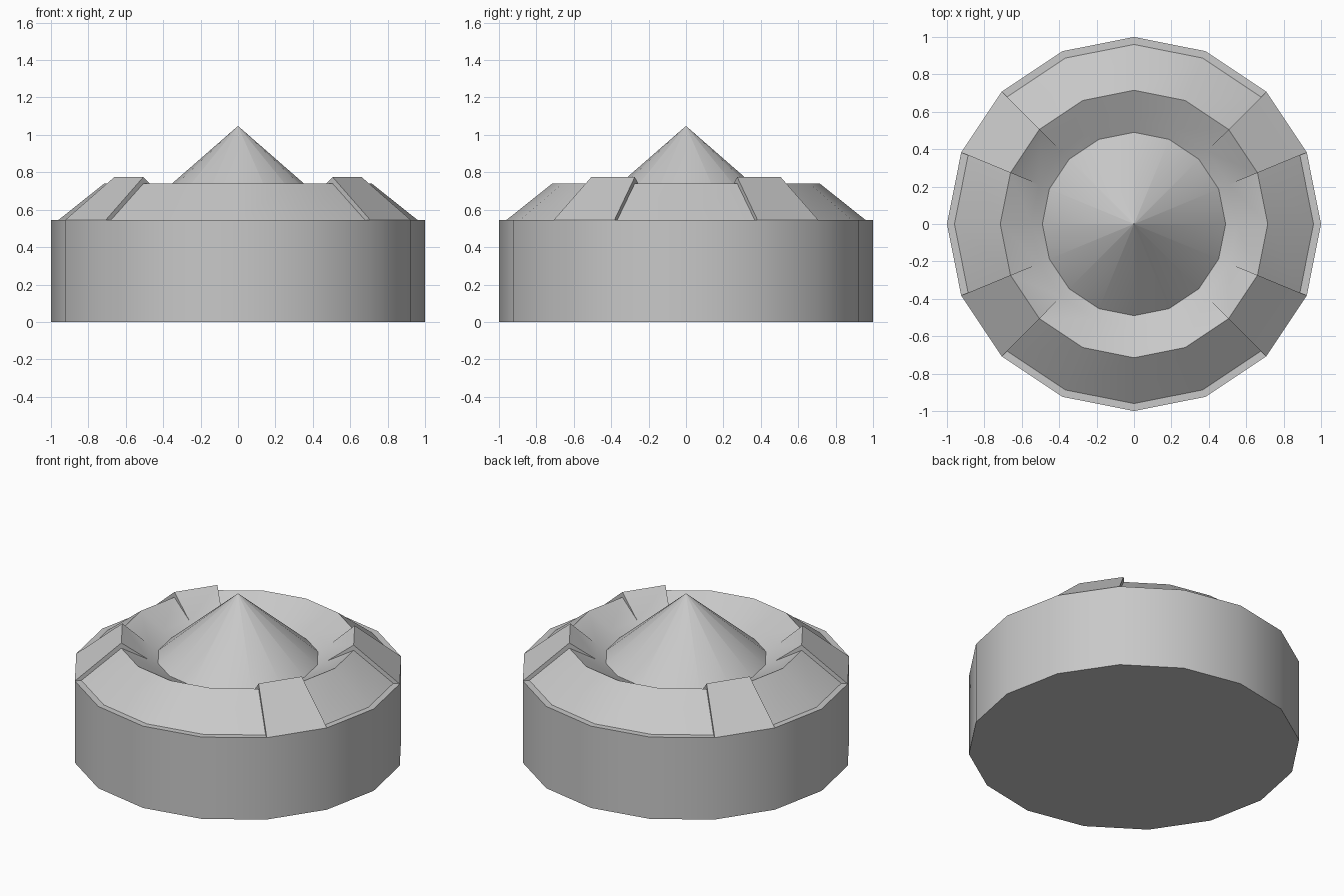
import bpy
import bmesh
from math import cos, sin, pi, radians

if "Cube" in bpy.data.objects:
    bpy.data.objects.remove(bpy.data.objects["Cube"], do_unlink=True)

SIDES = 16
BODY_TOP = 0.545

grey = bpy.data.materials.new("light_grey")
grey.use_nodes = True
colour = (0.58, 0.58, 0.58, 1)
grey.diffuse_color = colour
grey.node_tree.nodes["Principled BSDF"].inputs["Base Color"].default_value = colour


def finish(name, bm):
    """Turn a bmesh into a smooth-shaded object with crisp edges."""
    mesh = bpy.data.meshes.new(name)
    bm.to_mesh(mesh)
    bm.free()
    obj = bpy.data.objects.new(name, mesh)
    bpy.context.collection.objects.link(obj)
    mesh.materials.append(grey)
    bpy.ops.object.select_all(action="DESELECT")
    obj.select_set(True)
    bpy.context.view_layer.objects.active = obj
    bpy.ops.object.shade_smooth_by_angle(angle=radians(30))
    return obj


def tapered(name, r_low, r_high, z_low, z_high):
    bm = bmesh.new()
    bmesh.ops.create_cone(bm, cap_ends=True, segments=SIDES, radius1=r_low,
                          radius2=r_high, depth=z_high - z_low)
    bmesh.ops.translate(bm, verts=bm.verts, vec=(0, 0, (z_low + z_high) / 2))
    return finish(name, bm)


# Drum body and central point
tapered("round_body", 1.0, 1.0, 0, BODY_TOP)
tapered("centre_cone", 0.49, 0.002, 0.62, 1.046)

# Crown ring: low and raised cross-sections as (radius, height), outside in
LOW = [(1.0, BODY_TOP), (0.96, BODY_TOP), (0.715, 0.74), (0.55, 0.652), (0.49, 0.62)]
HIGH = [(1.0, BODY_TOP), (0.96, 0.577), (0.715, 0.775), (0.55, 0.652), (0.49, 0.62)]
RAISED = {1, 6, 9, 14}

bm = bmesh.new()
shared = {}


def vert(column, point):
    key = (column % SIDES, point)
    if key not in shared:
        a = 2 * pi * key[0] / SIDES
        r, z = point
        shared[key] = bm.verts.new((r * cos(a), r * sin(a), z))
    return shared[key]


def face(corners):
    corners = list(dict.fromkeys(corners))
    if len(corners) > 2:
        bm.faces.new(corners)


for s in range(SIDES):
    profile = HIGH if s in RAISED else LOW
    # Sloping surface; the flat rim of low sectors belongs to the body
    for i in range(0 if s in RAISED else 1, len(profile) - 1):
        outer, inner = profile[i], profile[i + 1]
        face([vert(s, outer), vert(s + 1, outer), vert(s + 1, inner), vert(s, inner)])
    # Step walls at both ends of each raised sector
    if s in RAISED:
        for column, flip in ((s, False), (s + 1, True)):
            for i in range(len(LOW) - 1):
                wall = [vert(column, p) for p in (LOW[i + 1], LOW[i], HIGH[i], HIGH[i + 1])]
                face(wall[::-1] if flip else wall)

finish("stepped_crown", bm)
